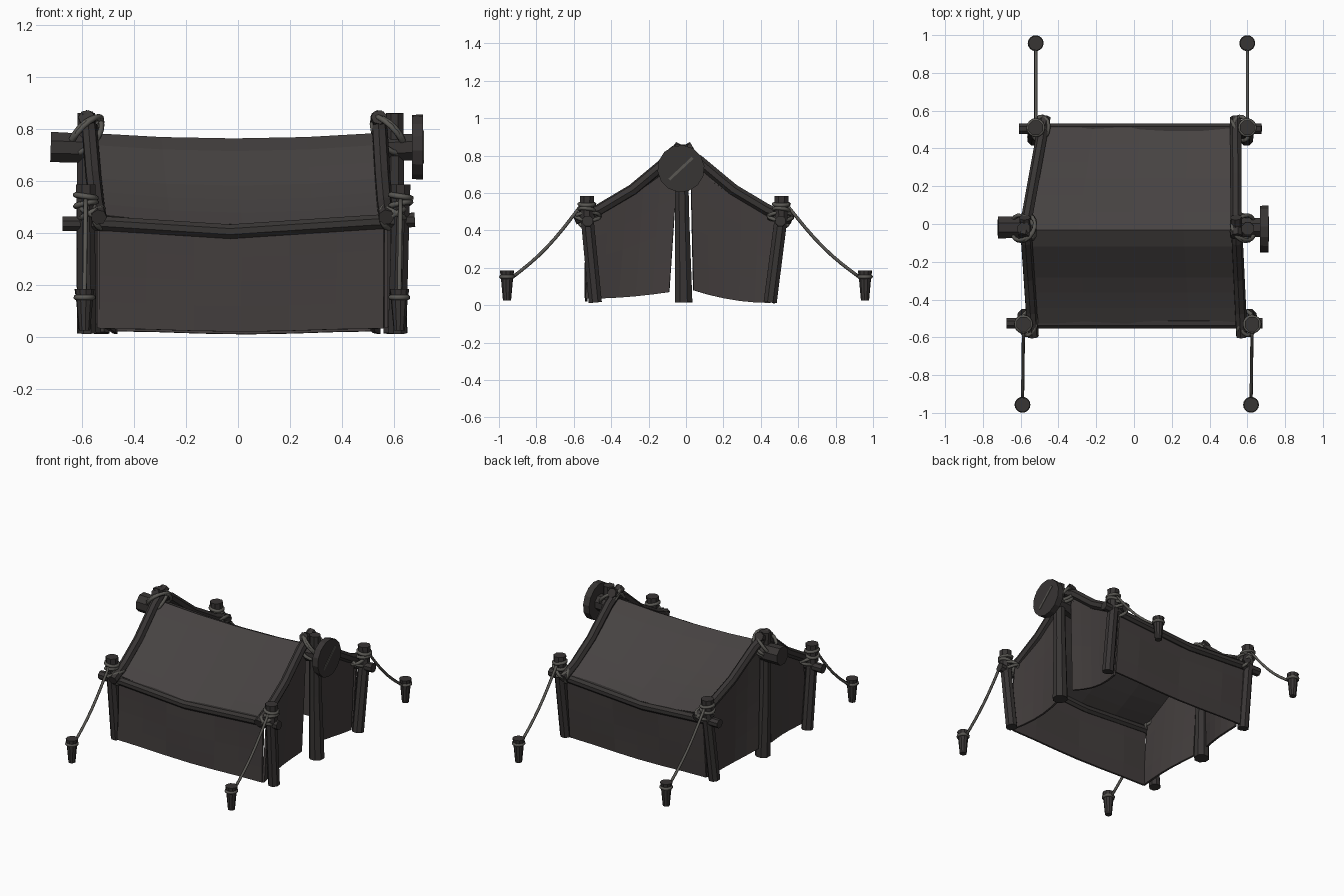
import bpy, bmesh, math
from mathutils import Vector, Matrix

cube = bpy.data.objects.get("Cube")
if cube:
    bpy.data.objects.remove(cube)


def material(name, rgb):
    m = bpy.data.materials.new(name)
    m.use_nodes = True
    m.diffuse_color = (*rgb, 1)
    m.node_tree.nodes["Principled BSDF"].inputs["Base Color"].default_value = (*rgb, 1)
    return m


ROOF_CLOTH = material("roof cloth", (0.062, 0.055, 0.054))
WALL_CLOTH = material("wall cloth", (0.055, 0.047, 0.046))
WOOD = material("dark wood", (0.039, 0.035, 0.034))
ROPE = material("grey rope", (0.100, 0.096, 0.086))


def finish(name, bm, mat, smooth=False):
    bmesh.ops.recalc_face_normals(bm, faces=bm.faces)
    me = bpy.data.meshes.new(name)
    bm.to_mesh(me)
    bm.free()
    me.materials.append(mat)
    for p in me.polygons:
        p.use_smooth = smooth
    ob = bpy.data.objects.new(name, me)
    bpy.context.collection.objects.link(ob)
    return ob


def tube(name, path, radii, mat, sides=8, closed=False, smooth=False):
    """Sweep a polygon along a path; radii is one number or one per point."""
    pts = [Vector(p) for p in path]
    n = len(pts)
    if not isinstance(radii, (list, tuple)):
        radii = [radii] * n
    bm = bmesh.new()
    rings, ref = [], None
    for i, p in enumerate(pts):
        if closed:
            d = pts[(i + 1) % n] - pts[i - 1]
        else:
            d = pts[min(i + 1, n - 1)] - pts[max(i - 1, 0)]
        d.normalize()
        if ref is None:
            ref = d.orthogonal()
        a = (ref - d * ref.dot(d)).normalized()
        ref, b = a, d.cross(a)
        rings.append([bm.verts.new(p + radii[i] * (a * math.cos(t) + b * math.sin(t)))
                      for t in (math.tau * (k + 0.5) / sides for k in range(sides))])
    for i in range(n if closed else n - 1):
        r, s = rings[i], rings[(i + 1) % n]
        for k in range(sides):
            j = (k + 1) % sides
            bm.faces.new((r[k], r[j], s[j], s[k]))
    if not closed:
        bm.faces.new(rings[0])
        bm.faces.new(rings[-1])
    return finish(name, bm, mat, smooth)


def loop(name, centre, axis, rx, ry=None):
    """Closed rope ring around an axis."""
    rot = Vector(axis).to_track_quat('Z', 'Y').to_matrix()
    ry = ry or rx
    ring = [Vector(centre) + rot @ Vector((rx * math.cos(t), ry * math.sin(t), 0))
            for t in (math.tau * k / 16 for k in range(16))]
    tube(name, ring, 0.011, ROPE, 6, closed=True, smooth=True)


def sheet(name, fn, nu, nv, mat, thick=0.014):
    """Cloth panel from a function of u and v, given thickness."""
    bm = bmesh.new()
    g = [[bm.verts.new(fn(i / nu, j / nv)) for j in range(nv + 1)] for i in range(nu + 1)]
    for i in range(nu):
        for j in range(nv):
            bm.faces.new((g[i][j], g[i + 1][j], g[i + 1][j + 1], g[i][j + 1]))
    ob = finish(name, bm, mat)
    mod = ob.modifiers.new("thickness", 'SOLIDIFY')
    mod.thickness, mod.offset = thick, 0


def lerp(a, b, t):
    return a + (b - a) * t


def sample(prof, y):
    for (a, za), (b, zb) in zip(prof, prof[1:]):
        if y <= b:
            return lerp(za, zb, (y - a) / (b - a))
    return prof[-1][1]


ROOF = [(0, 0.775), (0.09, 0.73), (0.27, 0.60), (0.4, 0.525), (0.53, 0.462)]
RIDGE_X = {-1: -0.575, 1: 0.542}
POLE_X = {-1: (-0.573, -0.583), 1: (0.605, 0.602)}
SIDES = {-1: "front", 1: "back"}
ENDS = {-1: "right", 1: "left"}
EAVE_Y = {-1: -0.525, 1: 0.505}
# Per corner: post top xy, post foot xy, rafter end x, stake x
CORNERS = {
    (-1, -1): ((-0.585, -0.53), (-0.58, -0.485), -0.535, -0.59),
    (1, -1): ((0.625, -0.53), (0.612, -0.485), 0.57, 0.62),
    (-1, 1): ((-0.52, 0.51), (-0.53, 0.45), -0.47, -0.52),
    (1, 1): ((0.60, 0.51), (0.595, 0.45), 0.54, 0.60),
}

# Corner posts, rafters, guy lines and stakes
for (sx, sy), (top, foot, rx, kx) in CORNERS.items():
    tag = SIDES[sy] + "_" + ENDS[sx]
    tx, ty = top
    tube(tag + "_post", [(*foot, 0.015), (*top, 0.48), (tx, ty, 0.585)],
         [0.038, 0.037, 0.041], WOOD)
    r0 = RIDGE_X[sx]
    path = [(lerp(r0, rx, y / 0.58), sy * y - 0.015, z) for y, z in
            ((-0.05, 0.845), (0.08, 0.775), (0.27, 0.617), (0.45, 0.51), (0.58, 0.46))]
    tube(tag + "_rafter", path, 0.031, WOOD, 7)
    sky = sy * 0.957
    guy = [(lerp(tx, kx, t), lerp(ty + sy * 0.03, sky - sy * 0.03, t),
            lerp(0.535, 0.15, t) - 0.033 * math.sin(math.pi * t))
           for t in (k / 8 for k in range(9))]
    tube(tag + "_guy_line", guy, 0.009, ROPE, 6, smooth=True)
    tube(tag + "_stake", [(kx, sky, 0.025), (kx, sky, 0.145), (kx, sky, 0.185)],
         [0.022, 0.033, 0.039], WOOD, 10)
    loop(tag + "_stake_ring", (kx, sky, 0.152), (0, 0, 1), 0.032)
    # Lashings where post, rafter and eave beam meet
    loop(tag + "_upper_lashing", (tx, ty, 0.54), (0.15, 0, 1), 0.04)
    loop(tag + "_lower_lashing", (tx, ty, 0.51), (-0.2, 0.1, 1), 0.04)
    mid = ((tx + rx) / 2, ty - sy * 0.005, 0.475)
    loop(tag + "_cross_lashing_a", mid, (0.5 * sx, 0.1, 1), 0.065, 0.046)
    loop(tag + "_cross_lashing_b", mid, (-0.5 * sx, -0.1, 1), 0.065, 0.046)
    loop(tag + "_beam_lashing", (rx, EAVE_Y[sy] + sy * 0.01, 0.46), (1, sy * 0.5, 0.2), 0.042)

# Sagging eave beams
for sy, (xa, xb) in {-1: (-0.675, 0.68), 1: (-0.61, 0.675)}.items():
    y = EAVE_Y[sy]
    tube(SIDES[sy] + "_eave_beam",
         [(xa, y, 0.435), (-0.5, y, 0.435), (-0.03, y, 0.405), (0.5, y, 0.44), (xb, y, 0.45)],
         0.03, WOOD)

# Ridge pole with a sawn disc on one end
tube("ridge_pole", [(-0.72, -0.018, 0.73), (-0.57, -0.018, 0.725), (-0.5, -0.025, 0.70),
                    (0, -0.025, 0.685), (0.48, -0.025, 0.70), (0.56, -0.018, 0.725),
                    (0.68, -0.018, 0.73)],
     [0.063, 0.06, 0.044, 0.042, 0.044, 0.055, 0.055], WOOD)
disc_c = Vector((0.69, -0.027, 0.73))
tube("ridge_disc", [disc_c - Vector((0.022, 0, 0)), disc_c + Vector((0.022, 0, 0))],
     [0.124, 0.126], WOOD, 14)
bm = bmesh.new()
bmesh.ops.create_cube(bm, size=1, matrix=Matrix.Translation(disc_c + Vector((0.0225, 0, 0)))
                      @ Matrix.Rotation(math.radians(43), 4, 'X')
                      @ Matrix.Diagonal((0.006, 0.17, 0.014, 1)))
finish("disc_scar", bm, ROPE)

# Centre poles and ridge lashings at each end
for sx, end in ENDS.items():
    foot_x, x = POLE_X[sx]
    tube(end + "_centre_pole", [(foot_x, -0.012, 0.015), (x, -0.02, 0.45), (x, -0.025, 0.86)],
         [0.05, 0.041, 0.036], WOOD)
    for k, s in enumerate((-1, 1, 0.6)):
        loop(end + "_ridge_lashing_%d" % k,
             ((x + RIDGE_X[sx]) / 2 + 0.005 * sx, -0.02, 0.77 + 0.008 * k),
             (0.75 * sx, 0.6 * s, 0.75), 0.074, 0.082)


# Roof cloth, one sagging sheet over the ridge
def roof(u, v):
    w = 2 * v - 1
    sy = -1 if w < 0 else 1
    a = abs(w)
    y = a * 0.53
    x0, x1 = (lerp(RIDGE_X[sx], CORNERS[sx, sy][2], a) for sx in (-1, 1))
    sag = lerp(0.021, 0.038, a) * (1 - (2 * u - 1) ** 2)
    reach = 0.985 if sy < 0 else 0.955
    return lerp(x0, x1, u), sy * y * reach - 0.032 * (1 - a), sample(ROOF, y) - sag


sheet("roof_cloth", roof, 4, 12, ROOF_CLOTH, 0.018)

# Long walls, flared at the foot
for sy, side in SIDES.items():
    xa, xb = {-1: (-0.533, 0.56), 1: (-0.485, 0.548)}[sy]
    foot_y = {-1: -0.54, 1: 0.475}[sy]

    def wall(u, v, sy=sy, xa=xa, xb=xb, foot_y=foot_y):
        top = 0.44 - 0.035 * math.sin(math.pi * u)
        low = (0.026 if sy < 0 else 0.016) + 0.006 * math.cos(math.tau * u)
        bulge = 0.006 * math.sin(math.pi * v) * math.sin(3 * math.pi * u)
        y = lerp(foot_y, EAVE_Y[sy] + sy * 0.005, v)
        return lerp(xa, xb, u), y - sy * 0.006 + bulge, lerp(low, top, v)

    sheet(side + "_wall", wall, 6, 4, WALL_CLOTH)

# End walls, two flaps each with a slit at the centre pole
for (sx, sy), (top, foot, rx, kx) in CORNERS.items():
    def flap(u, v, sx=sx, sy=sy, rx=rx):
        outer = lerp({-1: 0.53, 1: 0.46}[sy], 0.49, v)
        inner = 0.035 + (0.045 if sy < 0 else 0.015) * (1 - v)
        low = 0.035 + 0.035 * u ** 2 if sy < 0 else 0.012 + 0.068 * u ** 2
        y = lerp(outer, inner, u)
        z = lerp(low, sample(ROOF, y) - 0.01, v)
        x = lerp(rx, RIDGE_X[sx], u) - sx * 0.025 * math.sin(math.pi * u) * (1 - 0.6 * v)
        return x, sy * y - 0.01, z

    sheet(SIDES[sy] + "_" + ENDS[sx] + "_flap", flap, 5, 4, WALL_CLOTH)
